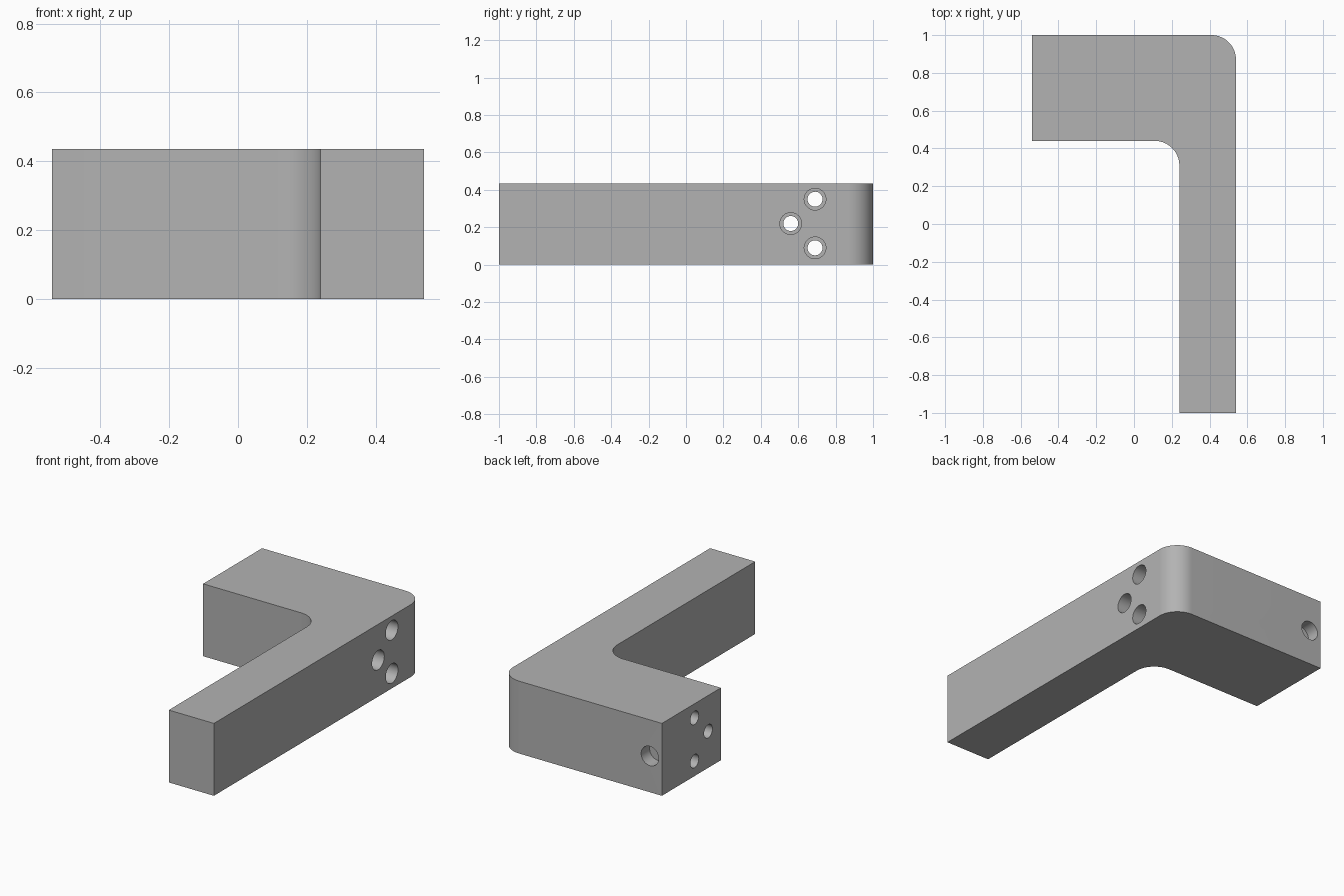
import bpy
import bmesh
import math
from mathutils import Matrix, Vector

if "Cube" in bpy.data.objects:
    bpy.data.objects.remove(bpy.data.objects["Cube"], do_unlink=True)

HEIGHT = 0.435
CORNER_RADIUS = 0.13

grey = bpy.data.materials.new("plain grey")
grey.use_nodes = True
grey.diffuse_color = (0.45, 0.45, 0.45, 1)
grey.node_tree.nodes["Principled BSDF"].inputs["Base Color"].default_value = grey.diffuse_color


def make_object(name, bm):
    bmesh.ops.recalc_face_normals(bm, faces=bm.faces)
    mesh = bpy.data.meshes.new(name)
    bm.to_mesh(mesh)
    bm.free()
    mesh.materials.append(grey)
    obj = bpy.data.objects.new(name, mesh)
    bpy.context.collection.objects.link(obj)
    return obj


def arc(cx, cy, start, end, steps=16):
    angles = [math.radians(start + (end - start) * i / steps) for i in range(steps + 1)]
    return [(cx + CORNER_RADIUS * math.cos(a), cy + CORNER_RADIUS * math.sin(a)) for a in angles]


def add_cylinder(bm, start, end, radius):
    start, end = Vector(start), Vector(end)
    axis = end - start
    turn = axis.to_track_quat("Z", "Y").to_matrix().to_4x4()
    bmesh.ops.create_cone(bm, cap_ends=True, segments=48, radius1=radius, radius2=radius,
                          depth=axis.length,
                          matrix=Matrix.Translation((start + end) / 2) @ turn)


# L-shaped body with a rounded outer corner and a filleted inner corner
left, right, arm_side = -0.54, 0.54, 0.24
front, back, block_front = -1.0, 1.0, 0.44
r = CORNER_RADIUS
profile = [(left, block_front)]
profile += arc(arm_side - r, block_front - r, 90, 0)
profile += [(arm_side, front), (right, front)]
profile += arc(right - r, back - r, 0, 90)
profile += [(left, back)]

bm = bmesh.new()
base = bm.faces.new([bm.verts.new((x, y, 0)) for x, y in profile])
sweep = bmesh.ops.extrude_face_region(bm, geom=[base], use_keep_orig=True)
bmesh.ops.translate(bm, vec=(0, 0, HEIGHT),
                    verts=[v for v in sweep["geom"] if isinstance(v, bmesh.types.BMVert)])
body = make_object("angle_bracket", bm)

# Bolt holes, their counterbores and the blind hole in the back face
bolts = [(0.69, 0.35), (0.69, 0.09), (0.56, 0.22)]
through, wide = bmesh.new(), bmesh.new()
for y, z in bolts:
    add_cylinder(through, (left - 0.1, y, z), (right + 0.1, y, z), 0.04)
    add_cylinder(wide, (arm_side, y, z), (right + 0.1, y, z), 0.058)
add_cylinder(wide, (-0.46, back + 0.1, HEIGHT / 2), (-0.46, back - 0.08, HEIGHT / 2), 0.058)

bpy.context.view_layer.objects.active = body
for name, cutter_bm in (("bolt_hole_cutter", through), ("counterbore_cutter", wide)):
    cutter = make_object(name, cutter_bm)
    cutter.hide_render = True
    cut = body.modifiers.new(name, "BOOLEAN")
    cut.operation = "DIFFERENCE"
    cut.solver = "EXACT"
    cut.object = cutter
    bpy.ops.object.modifier_apply(modifier=cut.name)
    bpy.data.objects.remove(cutter, do_unlink=True)

bpy.ops.object.select_all(action="DESELECT")
body.select_set(True)
bpy.ops.object.shade_smooth_by_angle(angle=math.radians(30))
